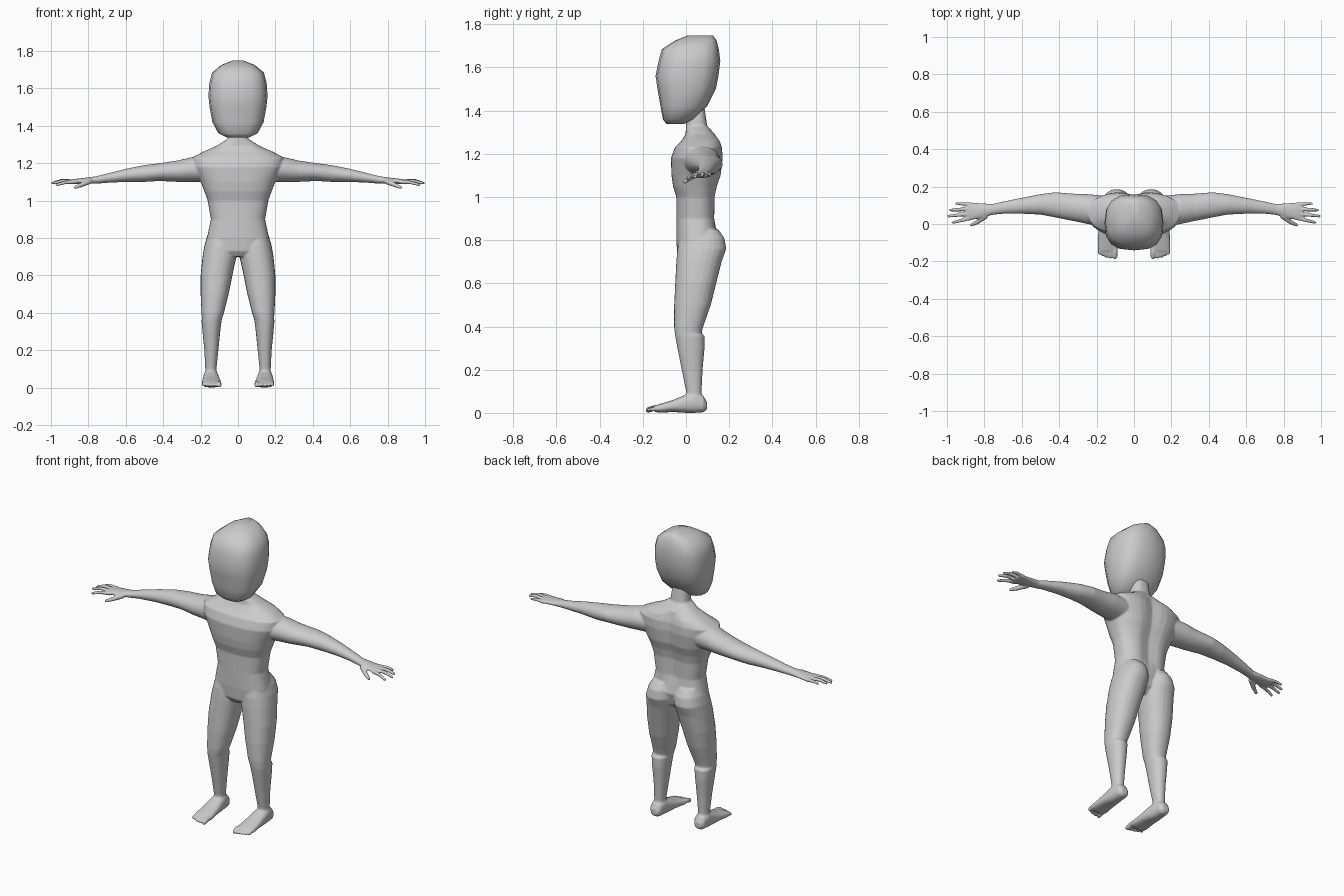
import bpy, bmesh, math
from mathutils import Vector


def loft(bm, axis, sections, sides=24, power=2.0, groove=0.0):
    """Skin closed rings along an axis; section = (pos, a0, a1, b0, b1)."""
    rings = []
    for pos, a0, a1, b0, b1 in sections:
        ring = []
        for i in range(sides):
            t = 2 * math.pi * i / sides
            c, s = math.cos(t), math.sin(t)
            c = math.copysign(abs(c) ** (2 / power), c)
            s = math.copysign(abs(s) ** (2 / power), s)
            a = (a0 + a1) / 2 + c * (a1 - a0) / 2
            b = (b0 + b1) / 2 + s * (b1 - b0) / 2
            if groove and s > 0 and 0.85 < pos < 1.27:
                b -= groove * math.exp(-(a / 0.05) ** 2)
            co = [a, b]
            co.insert(axis, pos)
            ring.append(bm.verts.new(co))
        rings.append(ring)
    for r, q in zip(rings, rings[1:]):
        for i in range(sides):
            j = (i + 1) % sides
            bm.faces.new((r[i], r[j], q[j], q[i]))
    bm.faces.new(rings[0])
    bm.faces.new(rings[-1])


def digit(bm, points, r0, r1):
    """Finger or toe: tapered tube with a rounded tip."""
    pts = [Vector(p) for p in points]
    n = len(pts) - 1
    stops = [(p, r0 + (r1 - r0) * i / n) for i, p in enumerate(pts)]
    d = (pts[-1] - pts[-2]).normalized()
    stops += [(pts[-1] + d * r1 * 0.6, r1 * 0.8), (pts[-1] + d * r1, r1 * 0.3)]
    side = d.cross(Vector((0, 0, 1))).normalized()
    up = side.cross(d)
    rings = [[bm.verts.new(p + (side * math.cos(k * math.pi / 5) + up * math.sin(k * math.pi / 5)) * r)
              for k in range(10)] for p, r in stops]
    for r, q in zip(rings, rings[1:]):
        for i in range(10):
            j = (i + 1) % 10
            bm.faces.new((r[i], r[j], q[j], q[i]))
    bm.faces.new(rings[0])
    bm.faces.new(rings[-1])


def finish(bm, name):
    bmesh.ops.recalc_face_normals(bm, faces=bm.faces[:])
    me = bpy.data.meshes.new(name)
    bm.to_mesh(me)
    bm.free()
    me.shade_smooth()
    ob = bpy.data.objects.new(name, me)
    bpy.context.collection.objects.link(ob)
    return ob


body = bmesh.new()

# leg with buttock and calf
loft(body, 2, [
    (.85, .03, .14, .02, .15), (.81, .010, .165, -.03, .178), (.76, .004, .18, -.04, .187),
    (.70, .008, .19, -.045, .165), (.60, .03, .20, -.05, .14), (.50, .05, .20, -.055, .115),
    (.40, .075, .195, -.055, .08), (.37, .085, .193, -.052, .072), (.355, .088, .195, -.05, .086),
    (.30, .095, .19, -.04, .086), (.20, .105, .18, -.02, .077), (.10, .115, .175, 0, .072),
    (.05, .115, .175, 0, .075)], power=2.2)

# foot and toes
loft(body, 1, [
    (.097, .125, .165, .015, .05), (.08, .11, .18, .003, .08), (.04, .105, .185, 0, .10),
    (0, .10, .188, 0, .085), (-.06, .093, .192, .004, .06), (-.12, .088, .195, .001, .042),
    (-.145, .09, .192, .004, .034)], power=2.4)
for x, tip, r in [(.102, -.174, .014), (.126, -.176, .010), (.147, -.171, .010),
                  (.166, -.165, .009), (.184, -.156, .009)]:
    digit(body, [(x, -.12, .022), (x, -.15, .022), (x, tip, .014)], r, r)

# arm and palm
loft(body, 0, [
    (.15, -.02, .15, 1.10, 1.24), (.25, 0, .16, 1.10, 1.232), (.32, .015, .162, 1.10, 1.215),
    (.42, .035, .17, 1.105, 1.20), (.50, .05, .16, 1.10, 1.19), (.60, .055, .14, 1.10, 1.17),
    (.70, .055, .12, 1.095, 1.145), (.76, .048, .107, 1.09, 1.13), (.82, .03, .112, 1.09, 1.122),
    (.88, .02, .116, 1.088, 1.115), (.90, .028, .11, 1.092, 1.11)])

# fingers and thumb
digit(body, [(.87, .033, 1.10), (.92, .02, 1.098), (.968, .008, 1.085)], .012, .008)
digit(body, [(.87, .056, 1.102), (.94, .048, 1.105), (.992, .042, 1.093)], .012, .008)
digit(body, [(.87, .081, 1.102), (.94, .077, 1.108), (.982, .074, 1.098)], .012, .008)
digit(body, [(.87, .105, 1.102), (.92, .108, 1.106), (.95, .109, 1.10)], .011, .007)
digit(body, [(.79, .045, 1.105), (.835, .012, 1.085), (.87, -.006, 1.070)], .016, .009)

# mirror the limbs to the other side
copy = bmesh.ops.duplicate(body, geom=body.verts[:] + body.edges[:] + body.faces[:])
for v in copy["geom"]:
    if isinstance(v, bmesh.types.BMVert):
        v.co.x = -v.co.x

# torso and neck
loft(body, 2, [(z, -w, w, y0, y1) for z, w, y0, y1 in [
    (.70, .06, -.02, .10), (.73, .15, -.04, .13), (.80, .166, -.045, .15), (.90, .145, -.045, .14),
    (1.0, .162, -.045, .14), (1.05, .18, -.06, .15), (1.10, .20, -.067, .167),
    (1.18, .24, -.07, .175), (1.23, .245, -.052, .172), (1.26, .19, -.022, .162),
    (1.29, .12, -.002, .135), (1.33, .055, 0, .098), (1.42, .045, 0, .085)]],
    sides=40, power=2.5, groove=.02)

body_ob = finish(body, "body")
# fuse all limbs into one skin
fuse = body_ob.modifiers.new("fuse", 'REMESH')
fuse.mode = 'VOXEL'
fuse.voxel_size = .005
fuse.use_smooth_shade = True
soft = body_ob.modifiers.new("soften", 'SMOOTH')
soft.factor = .5
soft.iterations = 5

# low-poly featureless head
head = bmesh.new()
loft(head, 2, [(z, -w, w, y0, y1) for z, w, y0, y1 in [
    (1.338, .06, -.09, -.01), (1.36, .105, -.107, .035), (1.42, .137, -.118, .098),
    (1.50, .152, -.132, .138), (1.56, .158, -.141, .15), (1.63, .153, -.127, .159),
    (1.685, .138, -.112, .152), (1.725, .09, -.05, .142), (1.749, .03, .01, .125)]],
    sides=16, power=2.7)
finish(head, "head")
